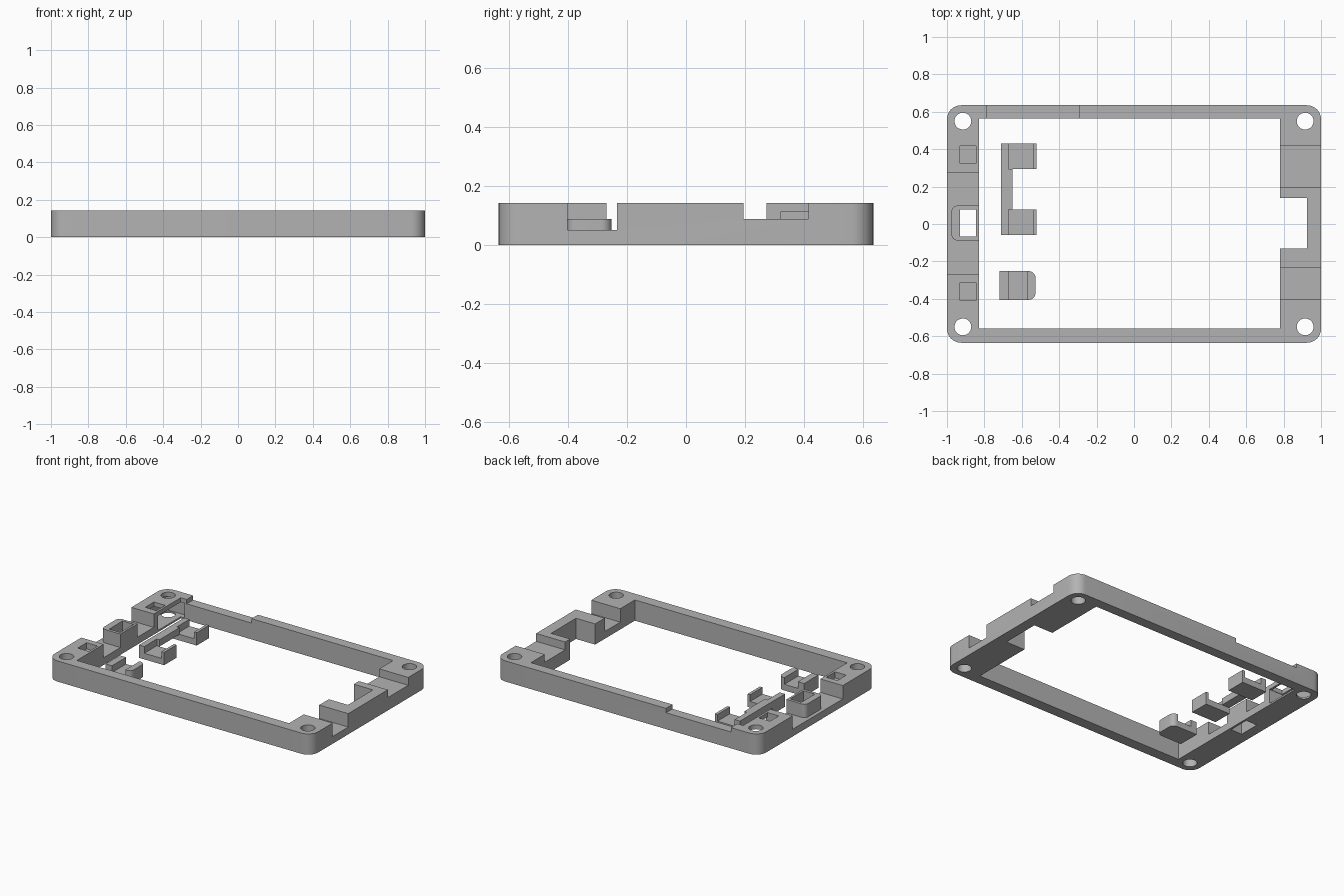
import bpy, bmesh, math

cube = bpy.data.objects.get("Cube")
if cube:
    bpy.data.objects.remove(cube, do_unlink=True)

H = 0.142          # frame height
FLOOR = 0.05       # floor of the low notches
CLIP_TOP = 0.088

grey = bpy.data.materials.new("plain grey")
grey.use_nodes = True
grey.diffuse_color = (0.45, 0.45, 0.45, 1)
grey.node_tree.nodes["Principled BSDF"].inputs["Base Color"].default_value = (0.45, 0.45, 0.45, 1)


def prism(name, points, z0, z1):
    """Extrude a flat outline from z0 to z1."""
    bm = bmesh.new()
    face = bm.faces.new([bm.verts.new((x, y, z0)) for x, y in points])
    top = bmesh.ops.extrude_face_region(bm, geom=[face])["geom"]
    for v in top:
        if isinstance(v, bmesh.types.BMVert):
            v.co.z = z1
    bmesh.ops.recalc_face_normals(bm, faces=bm.faces)
    mesh = bpy.data.meshes.new(name)
    bm.to_mesh(mesh)
    bm.free()
    mesh.materials.append(grey)
    obj = bpy.data.objects.new(name, mesh)
    bpy.context.collection.objects.link(obj)
    return obj


def rounded(x0, x1, y0, y1, radii, steps=8):
    """Rectangle outline; radii run counterclockwise from the front left corner."""
    points = []
    corners = [(x0, y0, 1, 1), (x1, y0, -1, 1), (x1, y1, -1, -1), (x0, y1, 1, -1)]
    for i, ((x, y, sx, sy), r) in enumerate(zip(corners, radii)):
        if r == 0:
            points.append((x, y))
            continue
        for s in range(steps + 1):
            a = math.pi * (1 + i / 2 + s / steps / 2)
            points.append((x + sx * r + r * math.cos(a), y + sy * r + r * math.sin(a)))
    return points


def box(name, x0, x1, y0, y1, z0, z1, radii=(0, 0, 0, 0)):
    return prism(name, rounded(x0, x1, y0, y1, radii), z0, z1)


def boolean(obj, other, operation="DIFFERENCE"):
    mod = obj.modifiers.new(operation, "BOOLEAN")
    mod.operation = operation
    mod.solver = "EXACT"
    mod.object = other
    bpy.context.view_layer.objects.active = obj
    bpy.ops.object.modifier_apply(modifier=mod.name)
    bpy.data.objects.remove(other, do_unlink=True)


def finish(obj):
    bpy.ops.object.select_all(action="DESELECT")
    obj.select_set(True)
    bpy.context.view_layer.objects.active = obj
    bpy.ops.object.shade_smooth_by_angle(angle=math.radians(30))


# Outer frame with rounded corners
frame = box("frame", -1, 1, -0.635, 0.635, 0, H, (0.075,) * 4)
cuts = [
    (-0.83, 0.78, -0.56, 0.565, -1, 1),           # main opening
    (0.7, 0.925, -0.13, 0.14, -1, 1),             # right recess
    (-1.1, -0.8, -0.27, 0.273, FLOOR, 1),         # left low section
    (0.7, 1.1, -0.402, -0.234, FLOOR, 1),         # right front notch
    (0.7, 1.1, 0.195, 0.416, CLIP_TOP, 1),        # right back notch
    (-0.785, -0.293, 0.5, 0.7, 0.112, 1),         # shallow back wall notch
    (-0.97, -0.8, 0.32, 0.6, 0.012, 0.112),       # hollow under the back left corner
    (-0.93, -0.845, 0.323, 0.418, 0.1, 1),        # back left pocket
    (-0.93, -0.845, -0.408, -0.312, 0.1, 1),      # front left pocket
]
for c in cuts:
    boolean(frame, box("cutter", *c))

# Raised socket on the left side, with a square hole through it
boolean(frame, box("socket", -0.975, -0.83, -0.088, 0.098, 0.02, H,
                   (0.03, 0, 0, 0.03)), "UNION")
boolean(frame, box("cutter", -0.93, -0.845, -0.068, 0.078, -1, 1))

# Screw holes in the corners
for sx in (-1, 1):
    for sy in (-1, 1):
        hole = [(sx * 0.915 + 0.045 * math.cos(a), sy * 0.55 + 0.045 * math.sin(a))
                for a in (math.tau * i / 32 for i in range(32))]
        boolean(frame, prism("cutter", hole, -1, 1))
finish(frame)


def clip(name, x0, x1, y0, y1, slot0, slot1, r=0):
    """U-shaped clip with a slot running front to back."""
    obj = box(name, x0, x1, y0, y1, 0, CLIP_TOP, (0, r, r, 0))
    boolean(obj, box("cutter", slot0, slot1, y0 - 1, y1 + 1, 0.042, 1))
    return obj


# Loose pair of clips joined by a raised bar
pair = clip("joined_clips", -0.71, -0.52, 0.295, 0.43, -0.67, -0.54)
boolean(pair, clip("middle_clip", -0.71, -0.52, -0.058, 0.077, -0.67, -0.54), "UNION")
boolean(pair, box("bar", -0.71, -0.65, 0.077, 0.295, 0.042, CLIP_TOP), "UNION")
finish(pair)

# Loose front clip with rounded inner corners
finish(clip("front_clip", -0.72, -0.527, -0.405, -0.252, -0.672, -0.57, 0.035))
